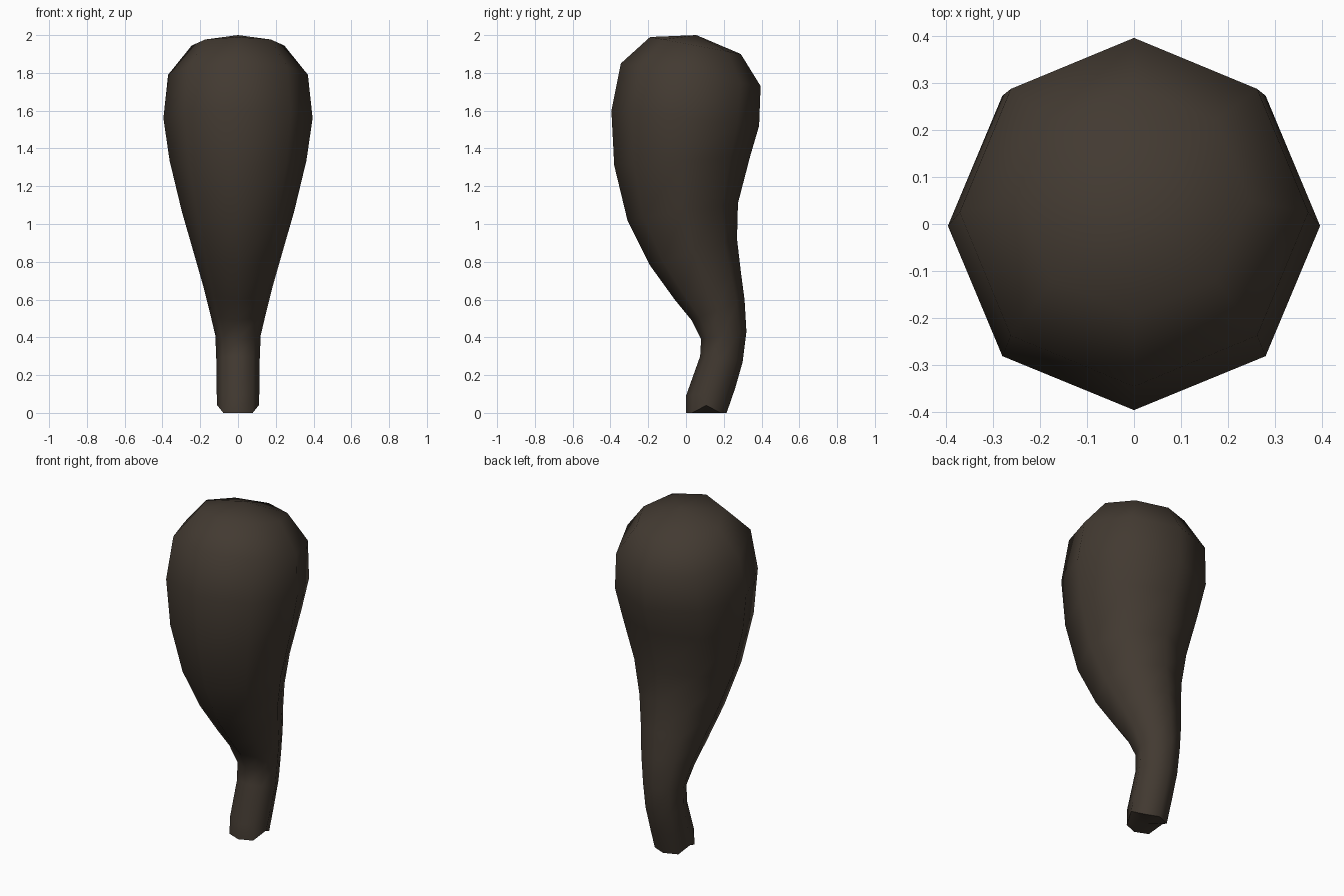
import bpy
import bmesh
import math

cube = bpy.data.objects.get("Cube")
if cube:
    bpy.data.objects.remove(cube, do_unlink=True)

SIDES = 8

# Tilted rings: front (y, z), back (y, z), half width
RINGS = [
    ((0.0, 0.0), (0.215, 0.0), 0.11),
    ((0.0, 0.09), (0.26, 0.13), 0.113),
    ((0.075, 0.30), (0.30, 0.27), 0.115),
    ((0.08, 0.39), (0.32, 0.43), 0.12),
    ((0.03, 0.49), (0.31, 0.60), 0.152),
    ((-0.06, 0.60), (0.29, 0.75), 0.185),
    ((-0.19, 0.78), (0.27, 0.92), 0.235),
    ((-0.31, 1.02), (0.275, 1.11), 0.297),
    ((-0.38, 1.31), (0.34, 1.36), 0.362),
    ((-0.395, 1.60), (0.387, 1.52), 0.395),
    ((-0.345, 1.85), (0.395, 1.73), 0.37),
    ((-0.19, 1.99), (0.29, 1.90), 0.245),
]

material = bpy.data.materials.new("dark brown")
colour = (0.055, 0.042, 0.031, 1.0)
material.diffuse_color = colour
material.use_nodes = True
shader = next(n for n in material.node_tree.nodes if n.type == 'BSDF_PRINCIPLED')
shader.inputs["Base Color"].default_value = colour
shader.inputs["Roughness"].default_value = 0.8

bm = bmesh.new()


def add_ring(front, back, width):
    ring = []
    for i in range(SIDES):
        angle = math.tau * i / SIDES
        t = (1 - math.cos(angle)) / 2
        y = front[0] + (back[0] - front[0]) * t
        z = front[1] + (back[1] - front[1]) * t
        ring.append(bm.verts.new((width * math.sin(angle), y, z)))
    return ring


def fan(ring, centre):
    tip = bm.verts.new(centre)
    for a, b in zip(ring, ring[1:] + ring[:1]):
        bm.faces.new((a, b, tip))


# Bulb and bent stem
rings = [add_ring(*r) for r in RINGS]
for low, high in zip(rings, rings[1:]):
    for i in range(SIDES):
        j = (i + 1) % SIDES
        bm.faces.new((low[i], low[j], high[j], high[i]))

# Chamfered foot corners at the sides
for side in (SIDES // 4, SIDES * 3 // 4):
    rings[0][side].co.z = 0.04

# Closed ends
fan(rings[0], (0, 0.107, 0))
fan(rings[-1], (0, 0.055, 2.0))
bmesh.ops.recalc_face_normals(bm, faces=bm.faces)

mesh = bpy.data.meshes.new("curved_club")
bm.to_mesh(mesh)
bm.free()
mesh.materials.append(material)
club = bpy.data.objects.new("curved_club", mesh)
bpy.context.collection.objects.link(club)
bpy.context.view_layer.objects.active = club
club.select_set(True)
bpy.ops.object.shade_smooth_by_angle(angle=math.radians(65))
